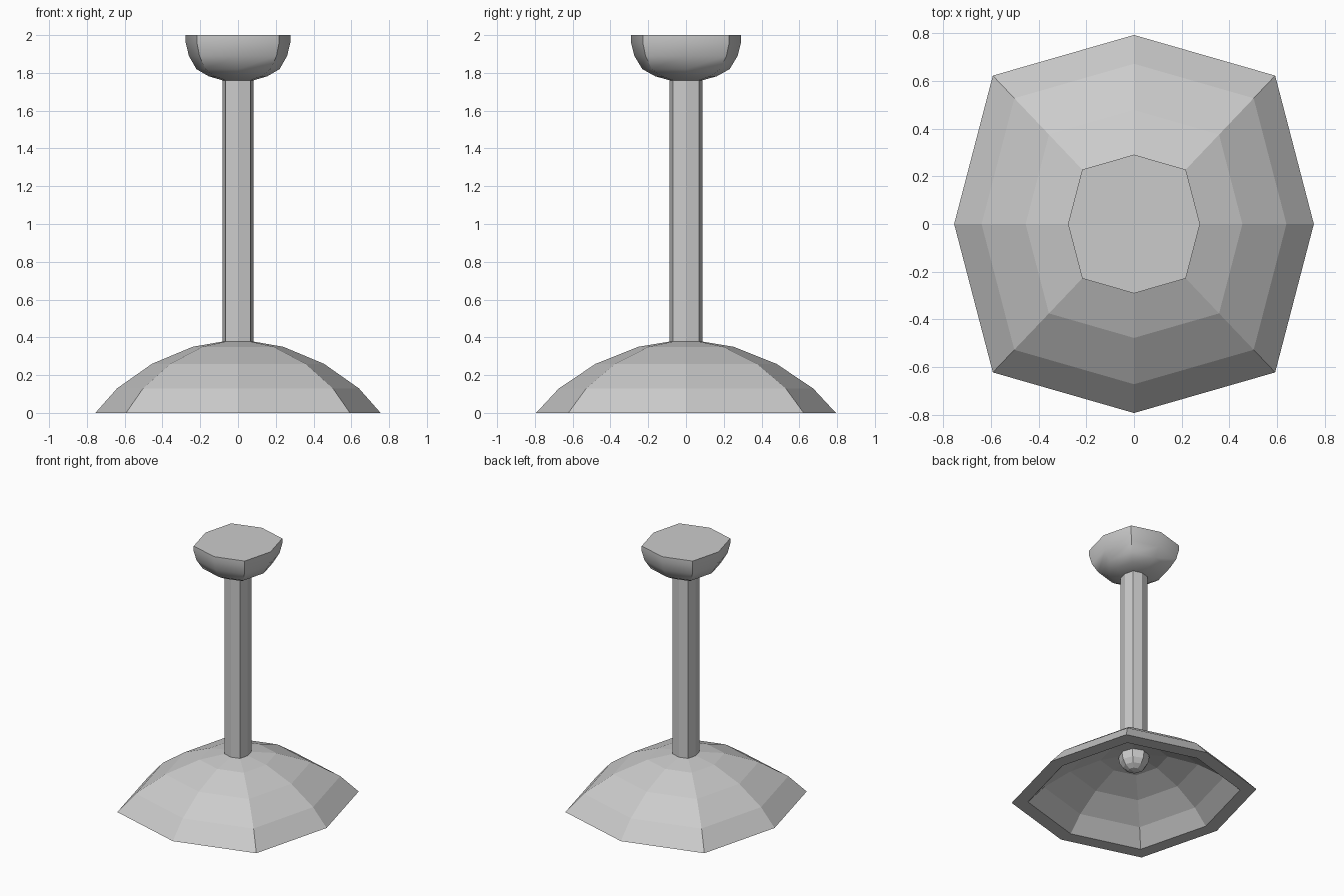
import bpy, bmesh, math

cube = bpy.data.objects.get("Cube")
if cube:
    bpy.data.objects.remove(cube, do_unlink=True)

grey = bpy.data.materials.new("light_grey")
grey.use_nodes = True
grey.diffuse_color = (0.6, 0.6, 0.6, 1)
grey.node_tree.nodes["Principled BSDF"].inputs["Base Color"].default_value = grey.diffuse_color

# Squarish octagon: corner points pushed outward, slightly longer in y
DEPTH, CORNER = 1.051, 0.785
OUTLINE = [(1, 0), (CORNER, CORNER), (0, 1), (-CORNER, CORNER),
           (-1, 0), (-CORNER, -CORNER), (0, -1), (CORNER, -CORNER)]


def finish(name, bm, smooth=False):
    bmesh.ops.recalc_face_normals(bm, faces=bm.faces)
    mesh = bpy.data.meshes.new(name)
    bm.to_mesh(mesh)
    bm.free()
    mesh.materials.append(grey)
    obj = bpy.data.objects.new(name, mesh)
    bpy.context.collection.objects.link(obj)
    if smooth:
        bpy.ops.object.select_all(action='DESELECT')
        obj.select_set(True)
        bpy.context.view_layer.objects.active = obj
        bpy.ops.object.shade_smooth_by_angle(angle=math.radians(34))


def loft(name, profile, smooth=False):
    """Stack octagonal rings along a (radius, height) profile and cap both ends."""
    bm = bmesh.new()
    rings = [[bm.verts.new((r * x, r * y * DEPTH, z)) for x, y in OUTLINE]
             for r, z in profile]
    for low, high in zip(rings, rings[1:]):
        for i in range(len(low)):
            j = (i + 1) % len(low)
            bm.faces.new((low[i], low[j], high[j], high[i]))
    bm.faces.new(rings[0])
    bm.faces.new(rings[-1])
    finish(name, bm, smooth)


# Hollow shade: a smaller dome inside the outer one, joined by a flat rim
dome = [(0.755, 0), (0.64, 0.13), (0.455, 0.26), (0.24, 0.35), (0.08, 0.378)]
INNER = 0.867
lining = [(r * INNER, z * INNER) for r, z in reversed(dome)]
loft("lamp_shade", lining + dome)

# Hanging stem
loft("stem", [(0.083, 0.33), (0.083, 1.77)])

# Rounded ceiling mount with a flat top
loft("ceiling_mount", [(0.08, 1.76), (0.155, 1.782), (0.22, 1.82), (0.26, 1.89),
                       (0.277, 1.96), (0.277, 2)], smooth=True)

# Faceted bulb
bm = bmesh.new()
bmesh.ops.create_uvsphere(bm, u_segments=8, v_segments=8, radius=0.108)
bmesh.ops.translate(bm, verts=bm.verts, vec=(0, 0, 0.305))
finish("bulb", bm)
